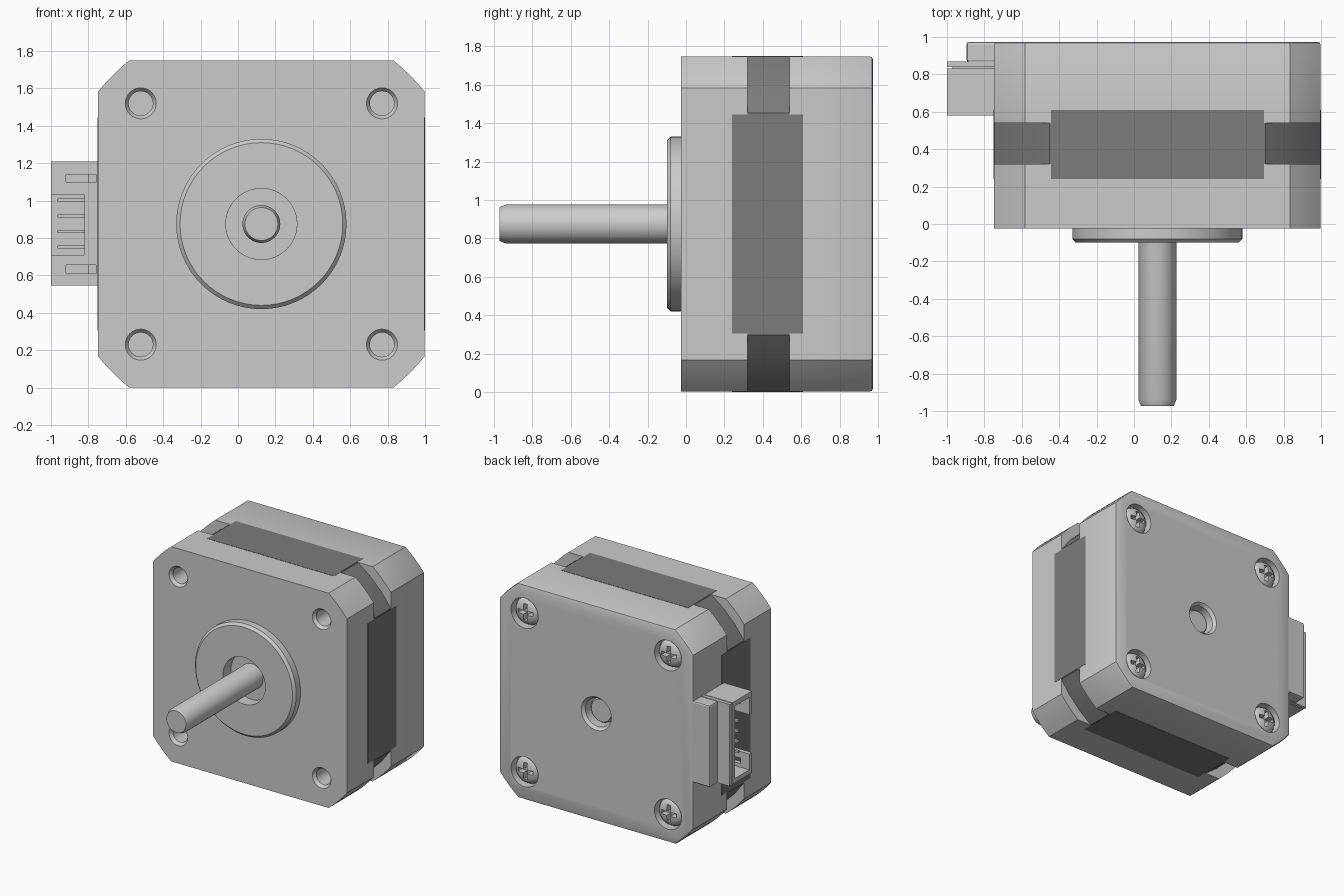
import bpy, bmesh
from math import sin, cos, pi, acos, radians
from mathutils import Vector

if "Cube" in bpy.data.objects:
    bpy.data.objects.remove(bpy.data.objects["Cube"])

CX, CZ, H = 0.125, 0.875, 0.873          # motor axis and half width
HOLE = 0.645                              # screw offset from the axis
CORNERS = [(CX + i * HOLE, CZ + k * HOLE) for i in (-1, 1) for k in (-1, 1)]

dark = bpy.data.materials.new("dark_steel")
dark.diffuse_color = (0.2, 0.2, 0.21, 1)
dark.use_nodes = True
dark.node_tree.nodes["Principled BSDF"].inputs["Base Color"].default_value = dark.diffuse_color


def finish(name, bm, mat=None, smooth=True):
    bmesh.ops.remove_doubles(bm, verts=bm.verts, dist=1e-5)
    bmesh.ops.dissolve_degenerate(bm, edges=bm.edges, dist=1e-5)
    bmesh.ops.recalc_face_normals(bm, faces=bm.faces)
    me = bpy.data.meshes.new(name)
    bm.to_mesh(me)
    bm.free()
    ob = bpy.data.objects.new(name, me)
    bpy.context.collection.objects.link(ob)
    if mat:
        me.materials.append(mat)
    if smooth:
        shade(ob)
    return ob


def shade(ob):
    bpy.ops.object.select_all(action='DESELECT')
    ob.select_set(True)
    bpy.context.view_layer.objects.active = ob
    bpy.ops.object.shade_smooth_by_angle(angle=radians(30))


def box(name, x, y, z, mat=None):
    bm = bmesh.new()
    bmesh.ops.create_cube(bm, size=1)
    for v in bm.verts:
        v.co = Vector([(r[0] + r[1]) / 2 + c * (r[1] - r[0]) for c, r in zip(v.co, (x, y, z))])
    return finish(name, bm, mat, False)


def lathe(name, profile, x=CX, z=CZ, n=48, mat=None):
    """Turn a closed (radius, y) profile about a y-parallel axis."""
    bm = bmesh.new()
    rings = [[bm.verts.new((x + r * cos(2 * pi * i / n), y, z + r * sin(2 * pi * i / n)))
              for r, y in profile] for i in range(n)]
    m = len(profile)
    for i in range(n):
        a, b = rings[i], rings[(i + 1) % n]
        for j in range(m):
            k = (j + 1) % m
            if profile[j][0] + profile[k][0] > 0:
                bm.faces.new((a[j], a[k], b[k], b[j]))
    return finish(name, bm, mat)


def prism(name, radius, seg, sections, mat=None):
    """Square clipped by a circle, lofted through (y, scale) sections."""
    a0 = acos(H / radius)
    outline = []
    for q in range(4):
        for i in range(seg + 1):
            a = q * pi / 2 + a0 + (pi / 2 - 2 * a0) * i / seg
            outline.append((radius * cos(a), radius * sin(a)))
    bm = bmesh.new()
    rings = [[bm.verts.new((CX + s * u, y, CZ + s * w)) for u, w in outline] for y, s in sections]
    n = len(outline)
    for a, b in zip(rings, rings[1:]):
        for i in range(n):
            bm.faces.new((a[i], a[(i + 1) % n], b[(i + 1) % n], b[i]))
    bm.faces.new(rings[0])
    bm.faces.new(rings[-1])
    return finish(name, bm, mat)


def cut(ob, cutters):
    for c in cutters:
        mod = ob.modifiers.new("cut", 'BOOLEAN')
        mod.operation, mod.solver, mod.object = 'DIFFERENCE', 'EXACT', c
    bpy.context.view_layer.update()
    me = bpy.data.meshes.new_from_object(ob.evaluated_get(bpy.context.evaluated_depsgraph_get()))
    ob.modifiers.clear()
    ob.data = me
    for c in cutters:
        bpy.data.objects.remove(c)
    shade(ob)


# Front housing with mounting holes and bearing recess
front = prism("front_housing", 1.124, 4, [(-0.025, 1), (0.32, 1)])
hole = [(0, -0.05), (0.085, -0.05), (0.083, -0.025), (0.065, 0.0), (0.065, 0.18), (0, 0.18)]
cut(front, [lathe("cutter", hole, x, z, 32) for x, z in CORNERS]
    + [lathe("cutter", [(0, -0.05), (0.19, -0.05), (0.19, 0.0), (0, 0.0)])])

# Rear housing with screw pockets and shaft opening
rear = prism("rear_housing", 1.124, 4, [(0.54, 1), (0.958, 1), (0.969, 0.995), (0.974, 0.982)])
pocket = [(0, 0.9), (0.122, 0.9), (0.122, 1.0), (0, 1.0)]
bore = [(0, 0.84), (0.115, 0.84), (0.115, 0.95), (0.135, 0.974), (0.135, 1.0), (0, 1.0)]
cut(rear, [lathe("cutter", pocket, x, z, 32) for x, z in CORNERS] + [lathe("cutter", bore)])

# Laminated core and its four side panels
prism("stator_core", 1.047, 3, [(0.31, 0.999), (0.55, 0.999)], dark)
P, T = 0.57, 0.03
for s, side in ((-1, "left"), (1, "right")):
    e = sorted((CX + s * 0.875, CX + s * (0.875 - T)))
    box(side + "_panel", e, (0.24, 0.61), (CZ - P, CZ + P), dark)
for s, side in ((-1, "bottom"), (1, "top")):
    e = sorted((CZ + s * 0.875, CZ + s * (0.875 - T)))
    box(side + "_panel", (CX - P, CX + P), (0.24, 0.61), e, dark)

# Pilot boss and shaft
lathe("pilot_boss", [(0.19, -0.02), (0.19, -0.1), (0.435, -0.1), (0.455, -0.08), (0.455, -0.02)], n=64)
lathe("shaft", [(0, -0.972), (0.088, -0.972), (0.101, -0.94), (0.101, 0.895), (0.09, 0.91), (0, 0.91)])

# Cross-head screws in the rear pockets
dome = [(0, 0.89), (0.11, 0.89), (0.11, 0.925), (0.098, 0.945), (0.075, 0.96), (0.04, 0.967), (0, 0.97)]
for i, (x, z) in enumerate(CORNERS):
    screw = lathe("rear_screw_%d" % (i + 1), dome, x, z, 32)
    cut(screw, [box("cutter", (x - a, x + a), (0.915, 1.0), (z - b, z + b))
                for a, b in ((0.068, 0.016), (0.016, 0.068))])

# Connector: open socket, backing plate, housing bump and pins
socket = box("connector_socket", (-1.0, -0.7), (0.58, 0.832), (0.545, 1.21))
cut(socket, [box("cutter", (-1.1, -0.8), (0.615, 0.8), (0.582, 1.17)),
             box("cutter", (-1.1, -0.82), (0.5, 0.7), (0.71, 1.03))]
    + [box("cutter", (-0.92, -0.76), (0.5, 0.7), (c - 0.022, c + 0.022)) for c in (0.633, 1.118)])
box("connector_plate", (-1.0, -0.7), (0.84, 0.868), (0.545, 1.21))
box("connector_filler", (-0.97, -0.7), (0.825, 0.845), (0.56, 1.195))
bump = box("connector_cover", (-0.895, -0.65), (0.866, 0.973), (0.545, 1.21))
bev = bump.modifiers.new("bevel", 'BEVEL')
bev.width, bev.segments = 0.012, 2
for i in range(4):
    c = 0.752 + i * 0.083
    box("pin_%d" % (i + 1), (-0.965, -0.78), (0.69, 0.71), (c - 0.009, c + 0.009))
